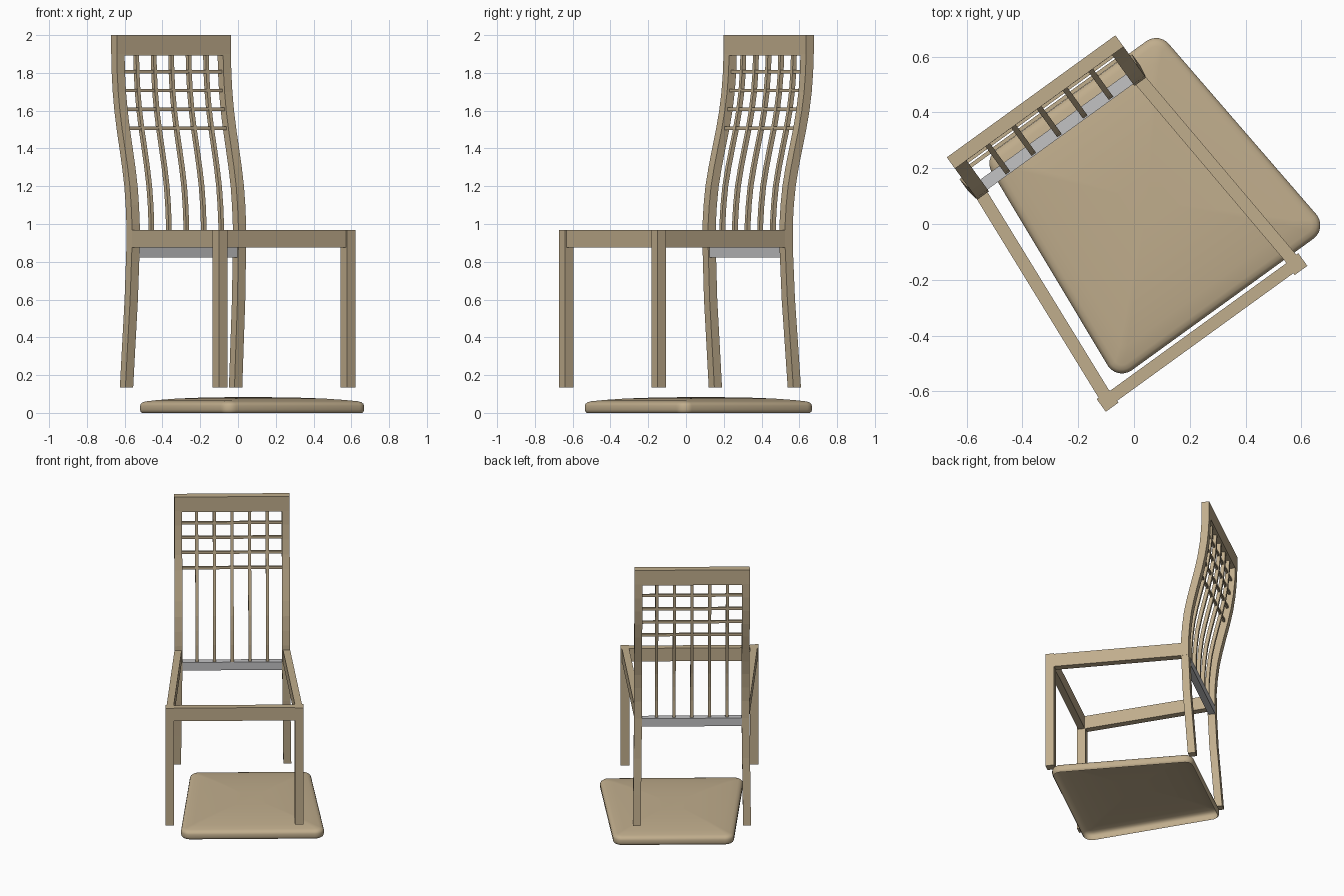
import bpy
import bmesh
import math
from mathutils import Matrix, Vector

old = bpy.data.objects.get("Cube")
if old:
    bpy.data.objects.remove(old, do_unlink=True)


def material(name, colour):
    mat = bpy.data.materials.new(name)
    mat.use_nodes = True
    mat.diffuse_color = (*colour, 1)
    mat.node_tree.nodes["Principled BSDF"].inputs["Base Color"].default_value = (*colour, 1)
    return mat


WOOD = material("tan wood", (0.53, 0.42, 0.265))
GREY = material("light grey", (0.54, 0.54, 0.55))

# The whole set is turned about z; local -y is the front of the chair
TURN = Matrix.Rotation(math.radians(35.9), 4, "Z")
CHAIR = TURN @ Matrix.Translation((-0.0305, 0, 0))
CUSHION = TURN @ Matrix.Translation((0.088, 0, 0))


def loft(name, rings, mat, place, open_bottom=False):
    """Skin a list of equal closed rings and cap the ends."""
    bm = bmesh.new()
    loops = [[bm.verts.new(place @ Vector(p)) for p in ring] for ring in rings]
    n = len(loops[0])
    for a, b in zip(loops, loops[1:]):
        for i in range(n):
            j = (i + 1) % n
            bm.faces.new((a[i], a[j], b[j], b[i]))
    if not open_bottom:
        bm.faces.new(loops[0][::-1])
    bm.faces.new(loops[-1])
    bmesh.ops.recalc_face_normals(bm, faces=bm.faces[:])
    mesh = bpy.data.meshes.new(name)
    bm.to_mesh(mesh)
    bm.free()
    mesh.materials.append(mat)
    obj = bpy.data.objects.new(name, mesh)
    bpy.context.collection.objects.link(obj)
    return obj


def rect(x0, x1, y0, y1, z):
    return [(x0, y0, z), (x1, y0, z), (x1, y1, z), (x0, y1, z)]


def box(name, x0, x1, y0, y1, z0, z1, mat=WOOD):
    return loft(name, [rect(x0, x1, y0, y1, z0), rect(x0, x1, y0, y1, z1)], mat, CHAIR)


# Side profile of the back: height and rear face position
BACK = [(0.135, 0.497), (0.35, 0.481), (0.6, 0.462), (0.88, 0.450), (1.0, 0.450),
        (1.1, 0.457), (1.2, 0.469), (1.3, 0.489), (1.4, 0.513), (1.5, 0.538),
        (1.6, 0.559), (1.7, 0.574), (1.8, 0.583), (1.9, 0.587), (2.0, 0.587)]
DEPTH = 0.05


def back_y(z):
    for (z0, y0), (z1, y1) in zip(BACK, BACK[1:]):
        if z <= z1:
            return y0 + (y1 - y0) * (z - z0) / (z1 - z0)
    return BACK[-1][1]


def curved_bar(name, x0, x1, inset, z0, z1, splay=0):
    """Bar following the back profile; splay moves it sideways below the seat."""
    rings = []
    for z in [z0] + [z for z, _ in BACK if z0 < z < z1] + [z1]:
        dx = splay * max(0, 0.88 - z)
        rings.append(rect(x0 + dx, x1 + dx, back_y(z) - DEPTH + inset, back_y(z) - inset, z))
    return loft(name, rings, WOOD, CHAIR)


# Posts, front legs and side rails, one per side
for side, s in (("left", 1), ("right", -1)):
    curved_bar(side + "_back_post", s * 0.322, s * 0.373, 0, 0.135, 2.0, s * 0.012)
    box(side + "_front_leg", s * 0.390, s * 0.446, -0.486, -0.43, 0.135, 0.968)
    loft(side + "_side_rail",
         [[(s * (x + dx), y, z) for dx, z in ((0, 0.875), (-0.046, 0.875), (-0.046, 0.968), (0, 0.968))]
          for x, y in ((0.374, 0.45), (0.374, 0.40), (0.439, -0.45))], WOOD, CHAIR)

# Cross rails
box("front_rail", -0.40, 0.40, -0.478, -0.434, 0.875, 0.968)
box("back_lower_rail", -0.323, 0.323, 0.408, 0.452, 0.823, 0.88, GREY)
curved_bar("top_rail", -0.323, 0.323, 0, 1.892, 2.0)

# Lattice of the back
for i in range(5):
    x = (i - 2) * 0.114
    curved_bar(f"upright_slat_{i + 1}", x - 0.01, x + 0.01, 0.013, 0.875, 1.9)
for i in range(4):
    z = 1.507 + i * 0.1
    y = back_y(z) - DEPTH / 2 - 0.002
    box(f"cross_slat_{i + 1}", -0.325, 0.325, y - 0.007, y + 0.007, z - 0.009, z + 0.009)


# Loose seat cushion on the ground, a padded cover that is open underneath
def cushion_ring(inset, scale, z):
    corners = [(0.402, -0.36, -90), (0.332, 0.445, 0), (-0.332, 0.445, 90), (-0.402, -0.36, 180)]
    mid = 0.04
    ring = []
    for x, y, start in corners:
        for k in range(7):
            a = math.radians(start + k * 15)
            px = x + (0.06 - inset) * math.cos(a)
            py = y + (0.06 - inset) * math.sin(a)
            ring.append((px * scale, mid + (py - mid) * scale, z))
    return ring


layers = [(0.01, 1, 0.0), (0.003, 1, 0.006), (0, 1, 0.016), (0, 1, 0.038), (0.004, 1, 0.048),
          (0.014, 1, 0.056), (0.03, 1, 0.061), (0.04, 0.9, 0.068), (0.04, 0.7, 0.076),
          (0.04, 0.45, 0.081), (0.04, 0.2, 0.083)]
cushion = loft("seat_cushion", [cushion_ring(*layer) for layer in layers], WOOD, CUSHION,
               open_bottom=True)
bpy.ops.object.select_all(action="DESELECT")
cushion.select_set(True)
bpy.context.view_layer.objects.active = cushion
bpy.ops.object.shade_smooth_by_angle(angle=math.radians(40))
